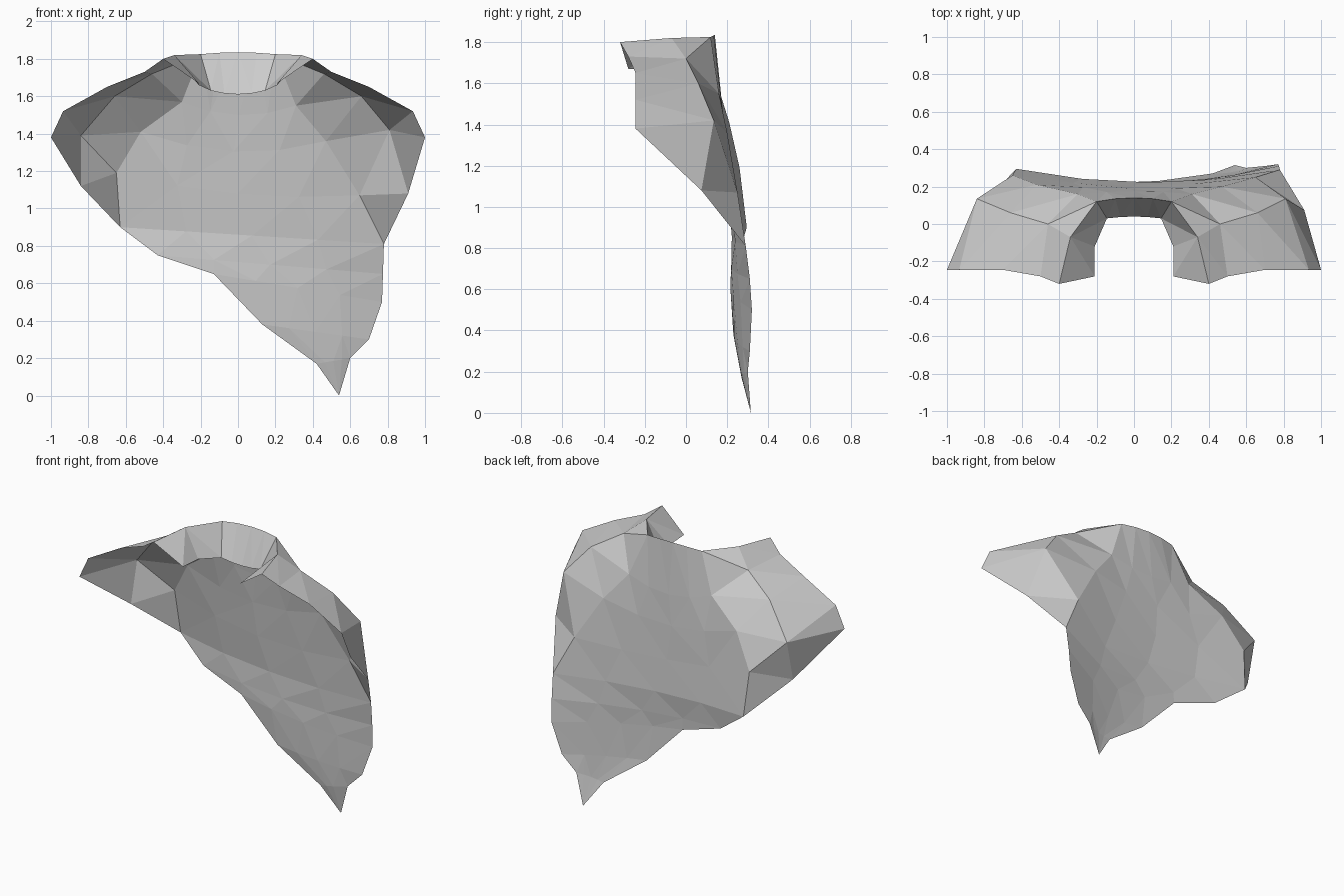
import bpy
import bmesh
from mathutils import Vector

old_cube = bpy.data.objects.get("Cube")
if old_cube:
    bpy.data.objects.remove(old_cube, do_unlink=True)

# Single cloth colour
cloth = bpy.data.materials.new("grey_cloth")
cloth.use_nodes = True
cloth_colour = (0.6, 0.6, 0.6, 1.0)
cloth.diffuse_color = cloth_colour
cloth.node_tree.nodes["Principled BSDF"].inputs["Base Color"].default_value = cloth_colour


def mirrored(points):
    """Copy a line of points to the other side of the body."""
    return [(-x, y, z) for x, y, z in points]


def sheet(name, lines):
    """Skin a faceted cloth sheet across lines of equal point count."""
    bm = bmesh.new()
    grid = [[bm.verts.new(p) for p in line] for line in lines]
    for near, far in zip(grid, grid[1:]):
        for i in range(len(near) - 1):
            bm.faces.new((near[i], near[i + 1], far[i + 1], far[i]))
    bmesh.ops.remove_doubles(bm, verts=bm.verts[:], dist=0.0005)
    bmesh.ops.triangulate(bm, faces=bm.faces[:], quad_method='SHORT_EDGE')
    mesh = bpy.data.meshes.new(name)
    bm.to_mesh(mesh)
    bm.free()
    mesh.materials.append(cloth)
    obj = bpy.data.objects.new(name, mesh)
    bpy.context.collection.objects.link(obj)
    return obj


def sagging_row(start, end, sag, drop, spans=4):
    """Row of points between two edges, bowed forward and down in the middle."""
    row = []
    for i in range(spans + 1):
        t = i / spans
        bow = 4 * t * (1 - t)
        row.append(Vector(start).lerp(Vector(end), t) - Vector((0, sag * bow, drop * bow)))
    return row


# Lines running from the neck outward: front hem, shoulder crease, back seam
front_hem = [(0.4, -0.32, 1.8), (0.5, -0.28, 1.73), (0.7, -0.245, 1.65),
             (0.935, -0.245, 1.52), (1, -0.245, 1.38)]
crease_start = [(0.34, -0.07, 1.82), (0.46, 0, 1.72), (0.66, 0.06, 1.6)]
left_crease = crease_start + [(0.81, 0.135, 1.42), (0.91, 0.075, 1.08)]
right_crease = mirrored(crease_start) + [(-0.84, 0.135, 1.39), (-0.84, 0.07, 1.12)]
left_seam = [(0.2, 0.12, 1.825), (0.31, 0.16, 1.55), (0.47, 0.2, 1.36),
             (0.65, 0.25, 1.07), (0.78, 0.29, 0.81)]
right_seam = [(-0.2, 0.12, 1.825), (-0.3, 0.16, 1.57), (-0.52, 0.21, 1.41),
              (-0.65, 0.26, 1.19), (-0.63, 0.295, 0.9)]

# Shoulder drapes
sheet("left_shoulder_drape", [left_seam, left_crease, front_hem])
sheet("right_shoulder_drape", [mirrored(front_hem), right_crease, right_seam])

# Back panel, sweeping down to a point on the left
tip = (0.54, 0.315, 0)
left_edge = left_seam + [(0.775, 0.31, 0.65), (0.77, 0.32, 0.5),
                         (0.7, 0.31, 0.3), (0.6, 0.3, 0.2), tip]
right_edge = right_seam + [(-0.43, 0.25, 0.75), (-0.13, 0.22, 0.65),
                           (0.13, 0.23, 0.38), (0.42, 0.27, 0.17), tip]
sags = [-0.02, -0.015, 0.015, 0.05, 0.07, 0.06, 0.04, 0.02, 0.01, 0]
drops = [-0.01, 0.06, 0.08, 0.05, 0, 0, 0, 0, 0, 0]
back_rows = [sagging_row(*row) for row in zip(right_edge, left_edge, sags, drops)]
sheet("back_panel", back_rows)

# Collar turned down inside the neck opening
collar_top = [mirrored(front_hem)[0], right_crease[0], *back_rows[0],
              left_crease[0], front_hem[0]]
inner_side = [(0.145, 0.03, 1.63), (0.21, -0.12, 1.66), (0.21, -0.28, 1.67)]
inner_back = sagging_row(mirrored(inner_side)[0], inner_side[0], -0.01, 0.02)
collar_bottom = mirrored(inner_side)[:0:-1] + inner_back + inner_side[1:]
sheet("collar", [collar_top, collar_bottom])
